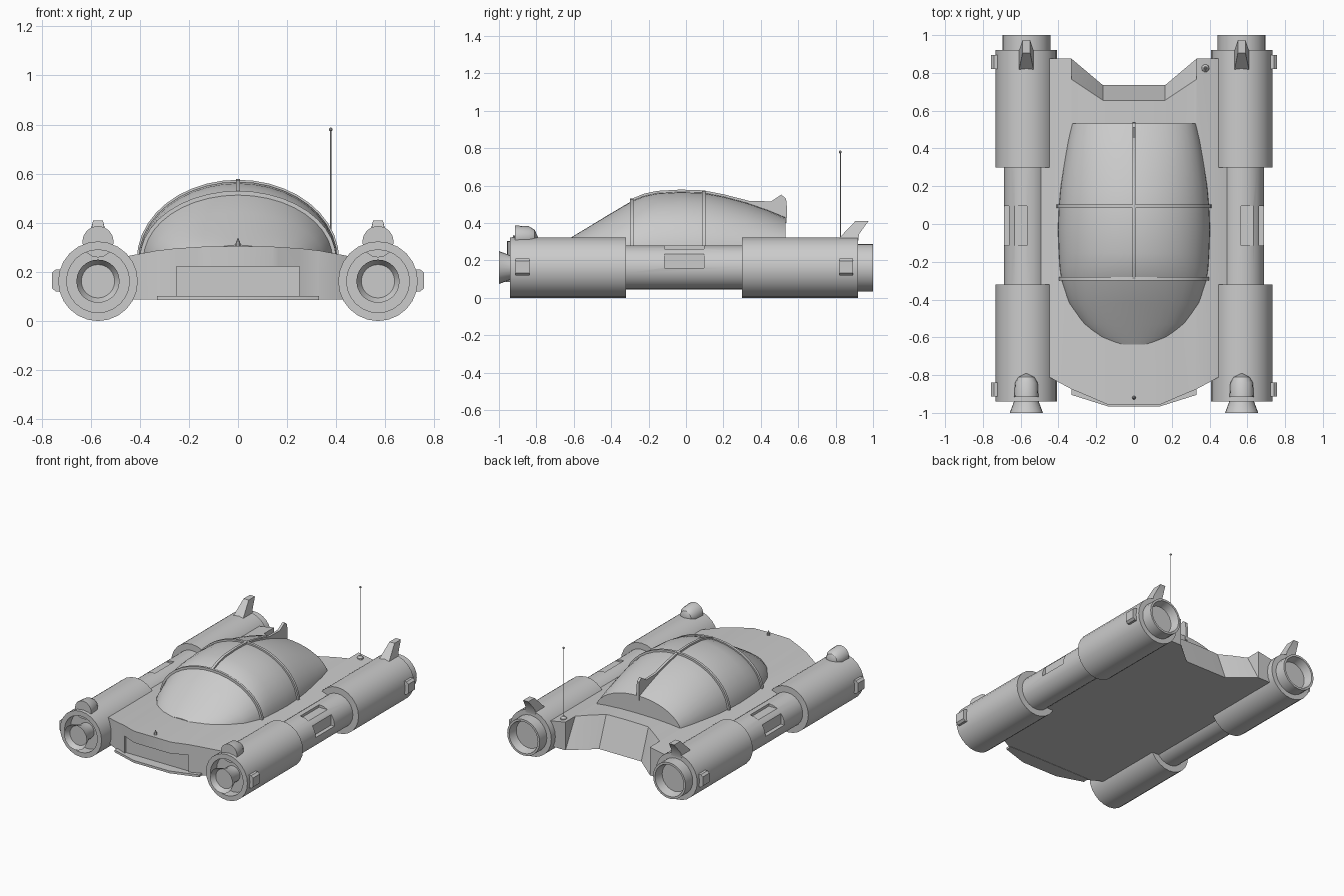
import bpy, bmesh, math
from mathutils import Vector

if "Cube" in bpy.data.objects:
    bpy.data.objects.remove(bpy.data.objects["Cube"])

PX, PZ = 0.57, 0.162   # pod axis


def finish(name, bm, mirror=False):
    bmesh.ops.remove_doubles(bm, verts=bm.verts, dist=1e-5)
    bmesh.ops.recalc_face_normals(bm, faces=bm.faces)
    me = bpy.data.meshes.new(name)
    bm.to_mesh(me)
    bm.free()
    ob = bpy.data.objects.new(name, me)
    bpy.context.collection.objects.link(ob)
    if mirror:
        ob.modifiers.new("Mirror", 'MIRROR').use_clip = False
    return ob


def loft(name, rings, closed=True, caps=True, mirror=False):
    """Skin a series of closed point loops."""
    bm = bmesh.new()
    vs = [[bm.verts.new(p) for p in r] for r in rings]
    n = len(vs[0])
    for a, b in zip(vs, vs[1:]):
        for i in range(n):
            j = (i + 1) % n
            bm.faces.new((a[i], a[j], b[j], b[i]))
    if caps:
        bm.faces.new(vs[0])
        bm.faces.new(vs[-1])
    return finish(name, bm, mirror)


def lathe(name, prof, cx, cz, seg=24, mirror=True):
    """Revolve (y, radius) points around an axis parallel to y."""
    bm = bmesh.new()
    vs = [bm.verts.new((cx, y, cz + r)) for y, r in prof]
    es = [bm.edges.new(e) for e in zip(vs, vs[1:])]
    bmesh.ops.spin(bm, geom=vs + es, cent=(cx, 0, cz), axis=(0, 1, 0),
                   angle=2 * math.pi, steps=seg, use_merge=True)
    return finish(name, bm, mirror)


def box(bm, x0, x1, y0, y1, z0, z1):
    r = bmesh.ops.create_cube(bm, size=1)
    for v in r['verts']:
        v.co = Vector(((x0 + x1) / 2 + v.co.x * (x1 - x0),
                       (y0 + y1) / 2 + v.co.y * (y1 - y0),
                       (z0 + z1) / 2 + v.co.z * (z1 - z0)))


def cut(ob, boxes):
    bm = bmesh.new()
    for b in boxes:
        box(bm, *b)
    c = finish(ob.name + "_cutter", bm)
    c.hide_render = True
    m = ob.modifiers.new("Cut", 'BOOLEAN')
    m.operation, m.solver, m.object = 'DIFFERENCE', 'EXACT', c
    bpy.context.view_layer.objects.active = ob
    bpy.ops.object.modifier_apply(modifier=m.name)
    bpy.data.objects.remove(c)


# engine pods: flared front nozzle, thick ends, thin waist, hollow rear nozzle
pod = lathe("engine_pod", [
    (-.965, 0), (-.965, .068), (-1, .088), (-.92, .058), (-.87, .055), (-.87, .128),
    (-.94, .128), (-.94, .162), (-.32, .162), (-.32, .118), (.30, .118), (.30, .162),
    (.92, .162), (.92, .127), (1, .127), (1, .112), (.94, .098), (.94, 0)], PX, PZ, mirror=False)
# two recessed windows in the waist
cut(pod, [(.66, .8, -.115, .095, .16, .235), (.567, .64, -.115, .095, .262, .4)])
pod.modifiers.new("Mirror", 'MIRROR')

# headlamps on the pods
lathe("headlamp", [(-.915, 0), (-.915, .064), (-.84, .06), (-.81, .042), (-.79, 0)],
      PX, .323, 16)

# pod tail fins
fin = [(.80, .30, .042), (.92, .30, .042), (.925, .34, .036), (.975, .41, .02), (.905, .41, .02)]
loft("tail_fin", [[(PX + s * w, y, z) for y, z, w in fin] for s in (-1, 1)], mirror=True)

# small side lamps with chamfered outer edge
for nm, yc in (("front_side_lamp", -.875), ("rear_side_lamp", .857)):
    loft(nm, [[(x, yc + a * .037, PZ + .003 + b * h) for a, b in ((-1, -1), (1, -1), (1, 1), (-1, 1))]
              for x, h in ((.70, .045), (.742, .045), (.757, .032))], mirror=True)

# hull: cross-sections along x -> (x, front y, rear top y, rear bottom y, top z)
half = [(.0, -.957, .655, .735, .305), (.14, -.955, .655, .735, .303),
        (.165, -.945, .655, .735, .301), (.25, -.908, .712, .807, .296),
        (.33, -.875, .765, .874, .287), (.3301, -.875, .875, .875, .287),
        (.446, -.812, .875, .875, .265), (.50, -.782, .875, .875, .247)]
full = [(-s[0],) + s[1:] for s in half[:0:-1]] + half
hull = loft("hull", [[(x, f, .088), (x, f, zt), (x, bt, zt), (x, bb, .088)]
                     for x, f, bt, bb, zt in full])
# front grille recess
cut(hull, [(-.25, .25, -1.1, -.895, .102, .222)])

# lower front lip
lip = [(-.33, -.86), (-.33, -.905), (-.14, -.965), (.14, -.965), (.33, -.905), (.33, -.86)]
loft("front_lip", [[(x, y, z) for x, y in lip] for z in (.086, .102)])

# canopy: half-ellipse sections along y -> (y, half width, top z)
BASE = .25


def arch(y, w, top, n=20):
    return [(w * math.cos(math.pi * i / n), y, BASE + (top - BASE) * math.sin(math.pi * i / n))
            for i in range(n + 1)]


sections = [(-.637, .15, .309), (-.6, .21, .332), (-.53, .28, .374), (-.42, .348, .441),
            (-.29, .388, .518), (-.225, .396, .545), (-.155, .40, .56), (-.03, .405, .567),
            (.09, .40, .563), (.2, .39, .542), (.32, .372, .510), (.44, .352, .468), (.532, .334, .43)]
loft("canopy", [arch(*s) for s in sections])

# canopy frame hoops
for nm, y, w, t in (("front_hoop", -.29, .388, .518), ("middle_hoop", .095, .40, .563)):
    loft(nm, [arch(y + d, w + .012, t + .012) for d in (-.009, .009)])

# centre rib rising into a small fin at the back
rib = [(y, t + .012) for y, w, t in sections[4:10]] + [
    (.34, .518), (.455, .516), (.51, .552), (.535, .53), (.54, .48), (.538, .40)]
rib += [(.50, .40), (.3, .48), (.1, .53), (-.1, .53), (-.28, .49)]
loft("centre_rib", [[(x, y, z) for y, z in rib] for x in (-.009, .009)])


def upright(name, prof, x, y, seg=10):
    """Stack of (z, radius) rings standing on the deck."""
    loft(name, [[(x + r * math.cos(2 * math.pi * i / seg), y + r * math.sin(2 * math.pi * i / seg), z)
                 for i in range(seg)] for z, r in prof])


# aerial with base and tip, and nose pin
upright("aerial_base", [(.26, .022), (.285, .02), (.298, .009)], .378, .825)
upright("aerial_rod", [(.27, .003), (.78, .003)], .378, .825, 6)
upright("aerial_tip", [(.773, .003), (.777, .007), (.783, .007), (.787, .003)], .378, .825, 8)
upright("nose_pin", [(.295, .01), (.315, .01), (.337, .002)], 0, -.92, 8)

# smooth shading with sharp edges kept
bpy.ops.object.select_all(action='DESELECT')
for ob in bpy.context.collection.objects:
    ob.select_set(True)
    bpy.context.view_layer.objects.active = ob
bpy.ops.object.shade_smooth_by_angle(angle=math.radians(30))
